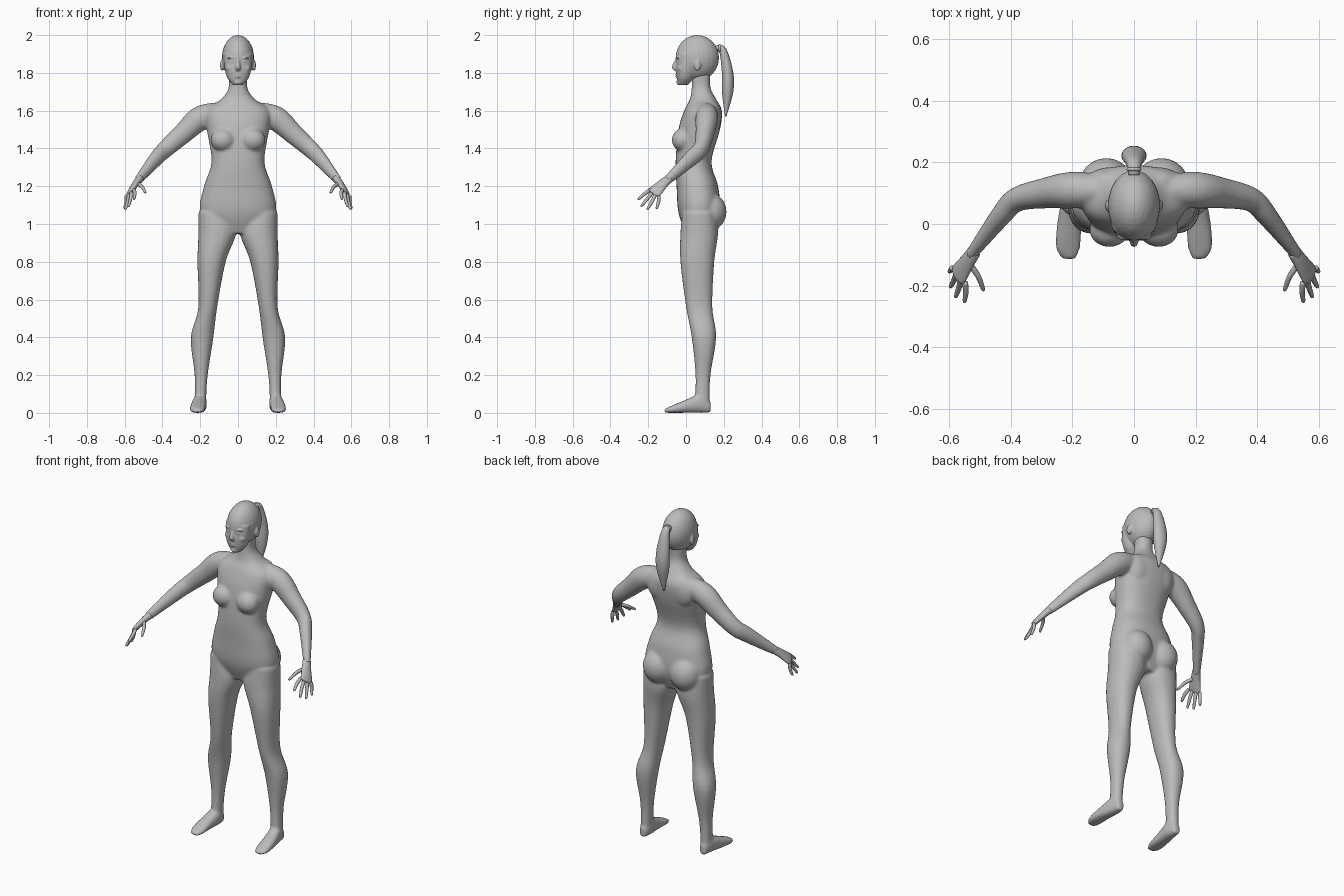
import bpy, bmesh, math
from mathutils import Vector, Matrix

cube = bpy.data.objects.get("Cube")
if cube:
    bpy.data.objects.remove(cube)

grey = bpy.data.materials.new("plain grey")
grey.use_nodes = True
grey.diffuse_color = (0.5, 0.5, 0.5, 1)
shader = grey.node_tree.nodes["Principled BSDF"]
shader.inputs["Base Color"].default_value = grey.diffuse_color

RIGHTWARD, BACKWARD, UPWARD = Vector((1, 0, 0)), Vector((0, 1, 0)), Vector((0, 0, 1))
LEVEL = (RIGHTWARD, BACKWARD)
UPRIGHT = (RIGHTWARD, UPWARD)
SIDES = {"left": 1, "right": -1}


def flip(point, side):
    """Put a point given for the left side on the wanted side."""
    return Vector((point[0] * side, point[1], point[2]))


def curve_through(keys, steps=5):
    """Fill in a smooth run of values between a few key sections."""
    keys = [Vector(key) for key in keys]
    padded = [keys[0]] + keys + [keys[-1]]
    filled = []
    for before, start, end, after in zip(padded, padded[1:], padded[2:], padded[3:]):
        for step in range(steps):
            t = step / steps
            leave, arrive = (end - before) / 2, (after - start) / 2
            blend = t * t * (3 - 2 * t)
            filled.append(start.lerp(end, blend) + leave * (t * (1 - t) ** 2) - arrive * (t * t * (1 - t)))
    return filled + [keys[-1]]


def sweep(bm, keys, axes=None, across=UPWARD, side=1, sides=20, power=2):
    """Loft ovals of (x, y, z, half width, half depth), on fixed axes or square to the path."""
    sections = curve_through(keys)
    points = [flip(section, side) for section in sections]
    last = len(points) - 1
    loops = []
    for index, (section, centre) in enumerate(zip(sections, points)):
        if axes:
            u, v = axes
        else:
            along = (points[min(index + 1, last)] - points[max(index - 1, 0)]).normalized()
            u = (across - along * across.dot(along)).normalized()
            v = along.cross(u)
        loop = []
        for corner in range(sides):
            angle = math.tau * corner / sides
            c, s = math.cos(angle), math.sin(angle)
            wide = math.copysign(abs(c) ** (2 / power), c) * section[3]
            deep = math.copysign(abs(s) ** (2 / power), s) * section[4]
            loop.append(bm.verts.new(centre + u * wide + v * deep))
        loops.append(loop)
    for lower, upper in zip(loops, loops[1:]):
        for corner in range(sides):
            bm.faces.new((lower[corner - 1], lower[corner], upper[corner], upper[corner - 1]))
    bm.faces.new(loops[0])
    bm.faces.new(loops[-1])


def ball(bm, centre, radii, side=1):
    place = Matrix.Translation(flip(centre, side)) @ Matrix.Diagonal((*radii, 1))
    bmesh.ops.create_uvsphere(bm, u_segments=24, v_segments=16, radius=1, matrix=place)


def finish(bm, name, voxel=None, rounds=0):
    """Turn the parts into one smooth object, fused into one skin if a voxel size is given."""
    bmesh.ops.recalc_face_normals(bm, faces=bm.faces)
    mesh = bpy.data.meshes.new(name)
    bm.to_mesh(mesh)
    bm.free()
    mesh.materials.append(grey)
    mesh.shade_smooth()
    model = bpy.data.objects.new(name, mesh)
    bpy.context.collection.objects.link(model)
    if voxel:
        fuse = model.modifiers.new("fuse", 'REMESH')
        fuse.mode, fuse.voxel_size, fuse.use_smooth_shade = 'VOXEL', voxel, True
        soften = model.modifiers.new("soften", 'SMOOTH')
        soften.factor, soften.iterations = 0.5, rounds


# Torso, from the crotch up to the neck
body = bmesh.new()
sweep(body, [(0, .07, .95, .1, .07), (0, .07, 1.06, .2, .11), (0, .06, 1.2, .18, .11),
             (0, .04, 1.33, .14, .095), (0, .07, 1.5, .165, .11), (0, .09, 1.6, .17, .1),
             (0, .09, 1.66, .09, .07), (0, .08, 1.72, .05, .05), (0, .08, 1.8, .05, .05)],
      LEVEL, sides=32, power=2.3)

leg = [(.12, .07, 1.06, .09, .09), (.11, .07, .95, .1, .1), (.14, .06, .8, .075, .09),
       (.16, .07, .56, .05, .07), (.19, .095, .4, .06, .065), (.195, .09, .2, .035, .04),
       (.2, .085, .05, .03, .04)]
foot = [(.2, .13, .03, .02, .03), (.2, .08, .05, .035, .05), (.21, 0, .035, .04, .035),
        (.215, -.08, .018, .04, .018), (.21, -.115, .01, .02, .01)]
arm = [(.1, .11, 1.59, .055, .05), (.2, .11, 1.56, .065, .06), (.29, .1, 1.48, .055, .05),
       (.38, .08, 1.4, .047, .04), (.43, .03, 1.35, .043, .035), (.53, -.1, 1.23, .025, .02)]
for side in SIDES.values():
    sweep(body, leg, LEVEL, side=side, power=2.2)
    sweep(body, foot, UPRIGHT, side=side, power=2.4)
    sweep(body, arm, side=side)
    # Breast, buttock and shoulder blade
    ball(body, (.08, -.02, 1.445), (.065, .055, .06), side)
    ball(body, (.09, .125, 1.065), (.09, .09, .1), side)
    ball(body, (.075, .14, 1.56), (.08, .045, .09), side)
finish(body, "body", voxel=.008, rounds=8)

# Hands, with the fingers fanned from index to little finger
first_knuckle, last_knuckle = Vector((.55, -.19, 1.18)), Vector((.59, -.145, 1.15))
first_tip, last_tip = Vector((.55, -.255, 1.13)), Vector((.6, -.155, 1.08))
longer = Vector((.015, -.02, -.025))
palm = [(.52, -.09, 1.24, .024, .02), (.54, -.12, 1.215, .028, .018),
        (.57, -.165, 1.17, .037, .013), (.575, -.175, 1.16, .02, .007)]
for label, side in SIDES.items():
    hand = bmesh.new()
    spread = flip(last_tip - first_tip, side)
    sweep(hand, palm, across=spread, side=side)
    digits = [(Vector((.535, -.13, 1.215)), Vector((.487, -.217, 1.165)))]
    for finger in range(4):
        t = finger / 3
        tip = first_tip.lerp(last_tip, t) + longer * math.sin(math.pi * t)
        digits.append((first_knuckle.lerp(last_knuckle, t), tip))
    for knuckle, tip in digits:
        middle = knuckle.lerp(tip, .5) - longer / 4
        sweep(hand, [(*knuckle, .01, .01), (*middle, .01, .009), (*knuckle.lerp(tip, .9), .007, .007),
                     (*tip, .003, .003)], across=spread, side=side, sides=10)
    finish(hand, label + "_hand")

# Head: cranium, jaw and nose
head = bmesh.new()
ball(head, (0, .06, 1.88), (.085, .115, .12))
sweep(head, [(0, .01, 1.9, .075, .055), (0, 0, 1.82, .07, .053), (0, -.005, 1.77, .055, .043),
             (0, -.015, 1.735, .025, .025)], LEVEL, sides=32, power=2.2)
sweep(head, [(0, -.045, 1.875, .007, .01), (0, -.058, 1.83, .014, .017), (0, -.05, 1.81, .01, .008)], LEVEL)
# Lips and chin
for height in (1.78, 1.792):
    ball(head, (0, -.044, height), (.02, .012, .006))
ball(head, (0, -.035, 1.75), (.02, .016, .015))
# Brow, eye, cheek and ear
for side in SIDES.values():
    ball(head, (.033, -.04, 1.88), (.025, .012, .006), side)
    ball(head, (.03, -.038, 1.86), (.014, .012, .008), side)
    ball(head, (.045, -.025, 1.825), (.02, .02, .02), side)
    ball(head, (.085, .06, 1.84), (.01, .018, .03), side)
finish(head, "head", voxel=.005, rounds=3)

# Ponytail and its tie
ponytail = bmesh.new()
sweep(ponytail, [(0, .16, 1.93, .018, .015), (0, .195, 1.92, .024, .02), (0, .22, 1.8, .04, .03),
                 (0, .22, 1.7, .036, .03), (0, .21, 1.57, .004, .004)], across=RIGHTWARD)
finish(ponytail, "ponytail")
tie = bmesh.new()
ball(tie, (0, .178, 1.93), (.025, .01, .023))
finish(tie, "hair_tie")
